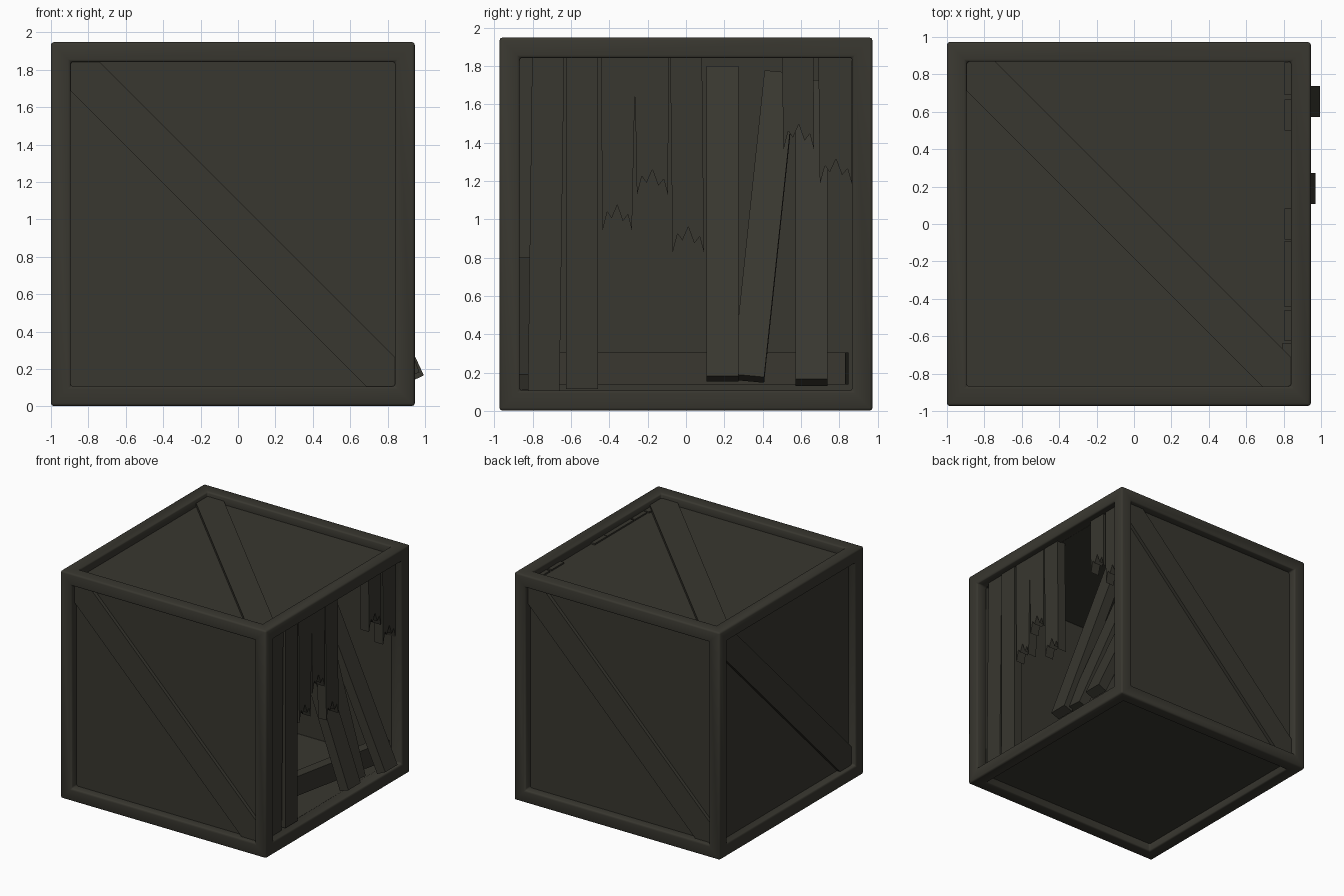
import bpy, bmesh, math
from mathutils import Vector, Matrix

if "Cube" in bpy.data.objects:
    bpy.data.objects.remove(bpy.data.objects["Cube"])

CX, CZ, H = -0.0275, 0.975, 0.9725   # crate centre and half size
BEAM, RECESS = 0.105, 0.07
CENTRE = Vector((CX, 0, CZ))

wood = bpy.data.materials.new("dark_olive_wood")
wood.diffuse_color = (0.040, 0.038, 0.029, 1)
wood.use_nodes = True
wood.node_tree.nodes["Principled BSDF"].inputs["Base Color"].default_value = wood.diffuse_color


def add_object(name, bm):
    bmesh.ops.recalc_face_normals(bm, faces=bm.faces)
    me = bpy.data.meshes.new(name)
    bm.to_mesh(me)
    bm.free()
    me.materials.append(wood)
    ob = bpy.data.objects.new(name, me)
    bpy.context.collection.objects.link(ob)
    return ob


def prism(name, pts, depth, mat):
    """Flat outline in local xy, extruded along local -z by depth."""
    bm = bmesh.new()
    face = bm.faces.new([bm.verts.new((x, y, 0)) for x, y in pts])
    ext = bmesh.ops.extrude_face_region(bm, geom=[face])["geom"]
    bmesh.ops.translate(bm, vec=(0, 0, -depth),
                        verts=[v for v in ext if isinstance(v, bmesh.types.BMVert)])
    bm.transform(mat)
    return add_object(name, bm)


def basis(right, up, origin):
    """Matrix with local x, y, z = right, up, outward."""
    r, u = Vector(right), Vector(up)
    m = Matrix((r, u, r.cross(u))).transposed().to_4x4()
    m.translation = Vector(origin)
    return m


def rect(w, h):
    return [(-w, -h), (w, -h), (w, h), (-w, h)]


# Frame of twelve square beams: inset every cube face and push openings through
bm = bmesh.new()
bmesh.ops.create_cube(bm, size=2 * H)
outer = bm.edges[:]
faces = bm.faces[:]
bmesh.ops.inset_individual(bm, faces=faces, thickness=BEAM, use_even_offset=True)
for f in faces:
    n = f.normal.copy()
    new = bmesh.ops.extrude_discrete_faces(bm, faces=[f])["faces"][0]
    bmesh.ops.translate(bm, vec=-n * BEAM, verts=new.verts[:])
    bmesh.ops.delete(bm, geom=[new], context='FACES')
bmesh.ops.remove_doubles(bm, verts=bm.verts[:], dist=0.001)
bm.transform(Matrix.Translation(CENTRE))
frame = add_object("frame", bm)
bev = frame.modifiers.new("rounded_edges", 'BEVEL')
bev.width, bev.segments, bev.limit_method = 0.014, 2, 'ANGLE'
frame.data.shade_smooth()

# Recessed panels and diagonal braces (all sides but the broken right one)
sides = {
    "front": ((1, 0, 0), (0, 0, 1)),
    "back": ((-1, 0, 0), (0, 0, 1)),
    "left": ((0, -1, 0), (0, 0, 1)),
    "top": ((1, 0, 0), (0, 1, 0)),
    "bottom": ((1, 0, 0), (0, -1, 0)),
}
s, c = H - 0.09, 0.155
for side, (r, u) in sides.items():
    out = Vector(r).cross(Vector(u))
    prism(side + "_panel", rect(s, s), 0.03, basis(r, u, CENTRE + out * (H - RECESS)))
    if side != "bottom":
        strip = [(-s, s), (-s, s - c), (s - c, -s), (s, -s), (s, -s + c), (-s + c, s)]
        prism(side + "_brace", strip, 0.03,
              basis(r, u, CENTRE + out * (H - RECESS + 0.03)))

# Right side planks standing in the frame: whole ones, then splintered ones
PX, PT, TOP = 0.885, 0.08, 1.89
yz = basis((0, 1, 0), (0, 0, 1), (PX, 0, 0))
prism("plank_tilted", [(-0.825, 0.07), (-0.66, 0.07), (-0.635, TOP), (-0.802, TOP)],
      PT, basis((0, 1, 0), (0, 0, 1), (PX - 0.01, 0, 0)))
prism("plank_straight", [(-0.625, 0.115), (-0.46, 0.115), (-0.46, TOP), (-0.625, TOP)], PT, yz)

TEETH = [(0, 0), (0.16, 0.10), (0.31, 0.065), (0.5, 0.135), (0.69, 0.05), (0.86, 0.085), (1, 0)]
broken = [  # top left, top right, bottom left, bottom right, lowest tip
    (-0.445, -0.262, -0.435, -0.282, 0.94),
    (-0.270, -0.090, -0.256, -0.094, 1.125),
    (-0.083, 0.083, -0.070, 0.094, 0.825),
    (0.500, 0.665, 0.508, 0.668, 1.36),
    (0.690, 0.866, 0.698, 0.866, 1.18),
]
for i, (tl, tr, bl, br, z) in enumerate(broken):
    pts = [(bl + (br - bl) * t, z + h) for t, h in TEETH] + [(tr, TOP), (tl, TOP)]
    prism(f"broken_plank_{i + 1}", pts, PT, yz)


# Loose planks inside the crate
def loose(name, a, b, wide, width=0.166, thick=0.085):
    a, b = Vector(a), Vector(b)
    up = (b - a).normalized()
    w = Vector(wide)
    w = (w - up * w.dot(up)).normalized()
    m = basis(w, up, (a + b) / 2)
    m.translation += w.cross(up) * thick / 2
    return prism(name, rect(width / 2, (b - a).length / 2), thick, m)


loose("leaning_plank_1", (0.93, 0.19, 0.168), (0.34, 0.19, 1.785), (0, 1, 0))
loose("leaning_plank_2", (0.88, 0.325, 0.170), (0.29, 0.492, 1.755), (0, 1, 0))
loose("leaning_plank_3", (0.955, 0.655, 0.148), (0.235, 0.655, 1.71), (0, 1, 0))
loose("fallen_plank", (0.50, -0.65, 0.222), (0.81, 0.84, 0.222), (0, 0, 1))
loose("corner_plank", (0.72, -0.79, 0.15), (-0.84, -0.79, 0.76), (0, 1, 0))
